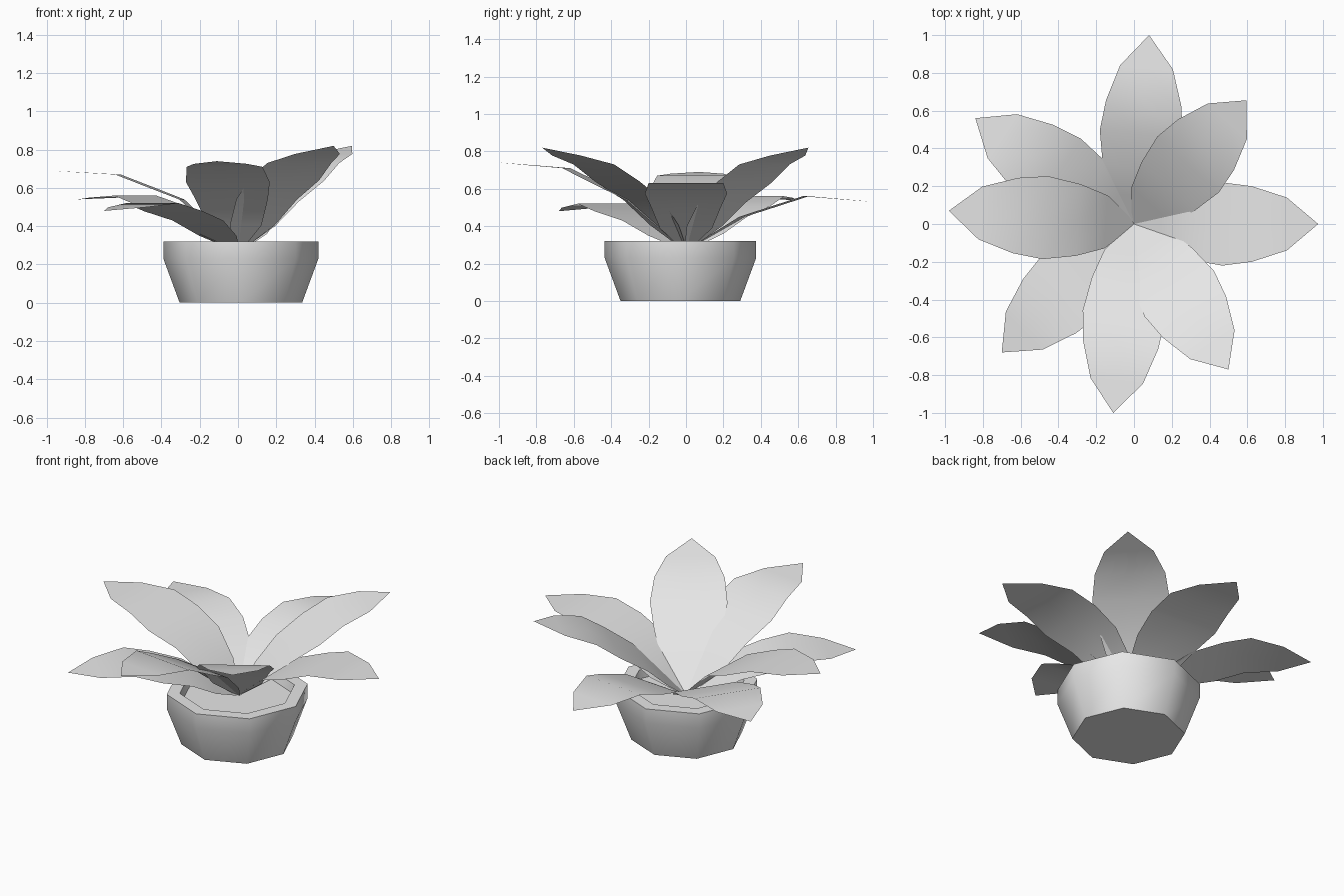
import bpy
import bmesh
from math import pi, cos, sin, radians
from mathutils import Vector

cube = bpy.data.objects.get("Cube")
if cube:
    bpy.data.objects.remove(cube, do_unlink=True)

# One plain grey for the whole plant
grey = bpy.data.materials.new("plain_grey")
grey.use_nodes = True
grey.diffuse_color = (0.8, 0.8, 0.8, 1)
grey.node_tree.nodes["Principled BSDF"].inputs["Base Color"].default_value = (0.8, 0.8, 0.8, 1)

POT_CENTRE = Vector((0.015, -0.03, 0))
SIDES = 8
SOIL_Z = 0.27


def finish(bm, name, sharp_angle):
    """Turn a bmesh into a smooth shaded object with sharp edges kept."""
    mesh = bpy.data.meshes.new(name)
    bm.to_mesh(mesh)
    bm.free()
    mesh.materials.append(grey)
    mesh.shade_smooth()
    mesh.set_sharp_from_angle(angle=radians(sharp_angle))
    obj = bpy.data.objects.new(name, mesh)
    bpy.context.collection.objects.link(obj)
    return obj


def ring(bm, radius, z):
    step = 2 * pi / SIDES
    return [bm.verts.new(POT_CENTRE + Vector((radius * cos(i * step), radius * sin(i * step), z)))
            for i in range(SIDES)]


def bridge(bm, low, high):
    for i in range(len(low) - 1):
        bm.faces.new((low[i], low[i + 1], high[i + 1], high[i]))


# Pot: eight-sided turned profile with a flat bottom and an open rim
bm = bmesh.new()
profile = [(0.32, 0), (0.405, 0.23), (0.405, 0.32), (0.33, 0.32), (0.315, SOIL_Z - 0.01)]
rings = [ring(bm, r, z) for r, z in profile]
for low, high in zip(rings, rings[1:]):
    bridge(bm, low + low[:1], high + high[:1])
bm.faces.new(rings[0][::-1])
finish(bm, "pot", 50)

# Soil: flat disc inside the rim
bm = bmesh.new()
bm.faces.new(ring(bm, 0.319, SOIL_Z))
finish(bm, "soil", 50)

# Leaf outline: share of the length, half width
OUTLINE = [(0, 0.015), (0.15, 0.14), (0.3, 0.19), (0.48, 0.22),
           (0.64, 0.2), (0.83, 0.14), (1, 0)]


def height(t, bends):
    """Height along the midrib, straight between the bends."""
    for (t0, z0), (t1, z1) in zip(bends, bends[1:]):
        if t <= t1:
            return z0 + (z1 - z0) * (t - t0) / (t1 - t0)
    return bends[-1][1]


def make_leaf(name, tip, heights):
    bends = list(zip((0, 0.3, 0.64, 1), (SOIL_Z, *heights)))
    tip = Vector((*tip, 0))
    side = Vector((-tip.y, tip.x, 0)).normalized()
    bm = bmesh.new()
    rows = []
    for t, half in OUTLINE[:-1]:
        mid = tip * t + Vector((0, 0, height(t, bends)))
        rows.append([bm.verts.new(mid + side * half * s) for s in (1, 0, -1)])
    for near, far in zip(rows, rows[1:]):
        bridge(bm, near[::-1], far[::-1])
    end = bm.verts.new(tip + Vector((0, 0, heights[-1])))
    left, mid, right = rows[-1]
    bm.faces.new((mid, end, left))
    bm.faces.new((right, end, mid))
    bmesh.ops.recalc_face_normals(bm, faces=bm.faces)
    if sum(f.normal.z for f in bm.faces) < 0:
        bmesh.ops.reverse_faces(bm, faces=bm.faces)
    finish(bm, name, 60)


# Leaves: tip position from above, heights at the two bends and the tip
LEAVES = {
    "left_leaf": ((0.975, 0.0), (0.51, 0.63, 0.63)),
    "back_left_leaf": ((0.595, 0.655), (0.53, 0.73, 0.82)),
    "back_leaf": ((0.08, 1.0), (0.45, 0.56, 0.53)),
    "back_right_leaf": ((-0.84, 0.56), (0.45, 0.56, 0.54)),
    "right_leaf": ((-0.98, 0.07), (0.54, 0.67, 0.69)),
    "front_right_leaf": ((-0.7, -0.68), (0.43, 0.52, 0.48)),
    "front_leaf": ((-0.11, -1.0), (0.54, 0.71, 0.74)),
    "front_left_leaf": ((0.5, -0.77), (0.54, 0.73, 0.82)),
}
for name, (tip, heights) in LEAVES.items():
    make_leaf(name, tip, heights)
